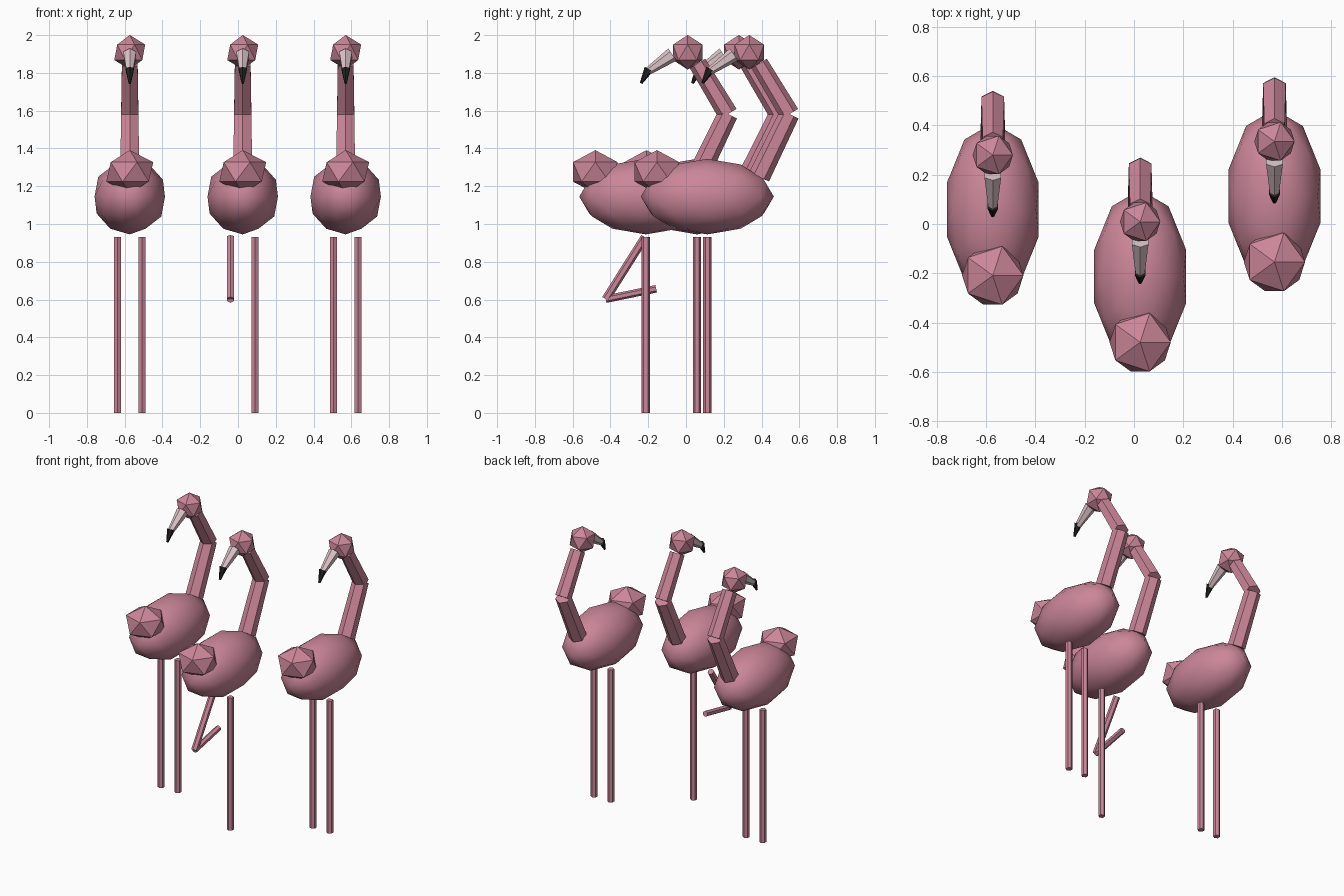
import bpy, bmesh, math
from mathutils import Matrix, Vector

if "Cube" in bpy.data.objects:
    bpy.data.objects.remove(bpy.data.objects["Cube"])


def material(name, rgb):
    m = bpy.data.materials.new(name)
    m.diffuse_color = (*rgb, 1)
    m.use_nodes = True
    m.node_tree.nodes["Principled BSDF"].inputs["Base Color"].default_value = m.diffuse_color
    return m


PINK = material("flamingo pink", (0.60, 0.24, 0.32))
PALE = material("pale beak", (0.72, 0.56, 0.58))
BLACK = material("black beak tip", (0.015, 0.015, 0.015))


def finish(bm, name, mat, smooth=False):
    mesh = bpy.data.meshes.new(name)
    for f in bm.faces:
        f.smooth = smooth
    bm.to_mesh(mesh)
    bm.free()
    mesh.materials.append(mat)
    bpy.context.collection.objects.link(bpy.data.objects.new(name, mesh))


def ball(name, center, radii, subdivisions, smooth=False):
    bm = bmesh.new()
    bmesh.ops.create_icosphere(
        bm, subdivisions=subdivisions, radius=1,
        matrix=Matrix.Translation(center) @ Matrix.Diagonal((*radii, 1)))
    finish(bm, name, PINK, smooth)


def rod(name, start, end, r1, r2, mat=PINK):
    """Six-sided tapered rod between two points in one y-z plane."""
    a, b = Vector(start), Vector(end)
    d = b - a
    turn = Matrix.Rotation(math.atan2(-d.y, d.z), 4, 'X')
    bm = bmesh.new()
    bmesh.ops.create_cone(
        bm, cap_ends=True, segments=6, radius1=r1, radius2=r2, depth=d.length,
        matrix=Matrix.Translation((a + b) / 2) @ turn)
    finish(bm, name, mat)


def flamingo(tag, x, y, leg_raised=False):
    def at(dx, dy, z):
        return (x + dx, y + dy, z)

    # body, tail and head
    ball(tag + "_body", at(0, 0, 1.145), (0.196, 0.352, 0.2), 2, smooth=True)
    ball(tag + "_tail", at(0, -0.267, 1.276), (0.139, 0.139, 0.115), 1)
    ball(tag + "_head", at(0, 0.222, 1.909), (0.0915, 0.0915, 0.0915), 1)

    # bent neck
    rod(tag + "_lower_neck", at(0, 0.274, 1.25), at(0, 0.435, 1.582), 0.058, 0.053)
    rod(tag + "_upper_neck", at(0, 0.435, 1.582), at(0, 0.274, 1.85), 0.053, 0.048)

    # beak
    rod(tag + "_beak", at(0, 0.141, 1.897), at(0, 0.014, 1.81), 0.039, 0.021, PALE)
    rod(tag + "_beak_tip", at(0, 0.016, 1.82), at(0, -0.025, 1.745), 0.025, 0.007, BLACK)

    # legs, one of them folded on the raised-leg bird
    rod(tag + "_leg_right", at(0.065, 0, 0), at(0.065, 0, 0.93), 0.022, 0.022)
    if leg_raised:
        rod(tag + "_raised_thigh", at(-0.065, -0.005, 0.93), at(-0.065, -0.212, 0.602), 0.022, 0.022)
        rod(tag + "_raised_shin", at(-0.065, -0.212, 0.602), at(-0.065, 0.055, 0.657), 0.02, 0.02)
    else:
        rod(tag + "_leg_left", at(-0.065, 0, 0), at(-0.065, 0, 0.93), 0.022, 0.022)


flamingo("left_bird", -0.573, 0.058)
flamingo("middle_bird", 0.025, -0.213, leg_raised=True)
flamingo("right_bird", 0.57, 0.113)
